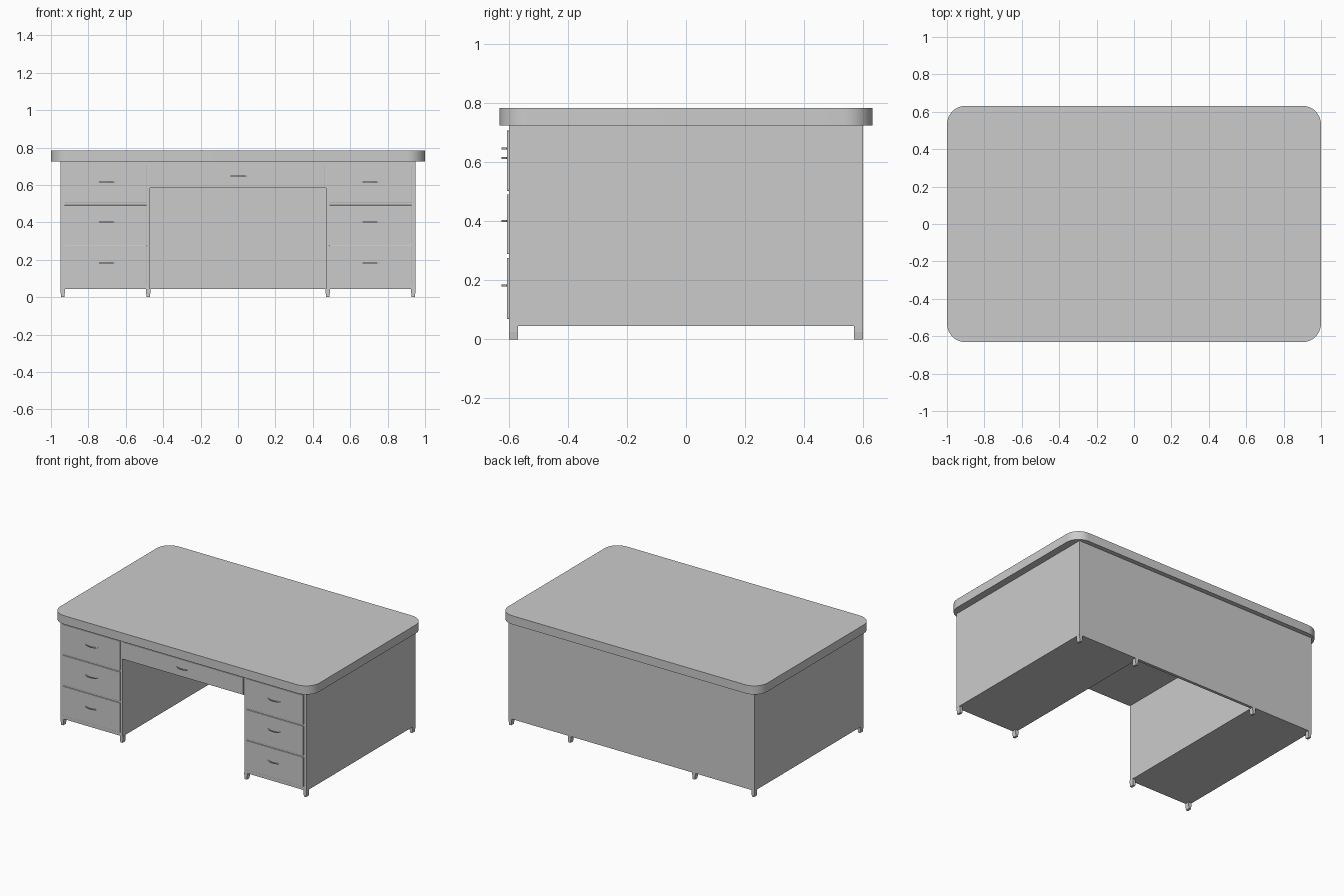
import bpy, bmesh
from math import sin, cos, pi

if "Cube" in bpy.data.objects:
    bpy.data.objects.remove(bpy.data.objects["Cube"])


def box(name, x0, x1, y0, y1, z0, z1, bevel=0.0):
    bpy.ops.mesh.primitive_cube_add(size=1)
    o = bpy.context.object
    o.name = name
    for v in o.data.vertices:
        v.co.x = x1 if v.co.x > 0 else x0
        v.co.y = y1 if v.co.y > 0 else y0
        v.co.z = z1 if v.co.z > 0 else z0
    if bevel:
        m = o.modifiers.new("Bevel", 'BEVEL')
        m.width = bevel
        m.segments = 2
    return o


def prism(name, points, offset):
    """Extrude a closed 3D outline along an offset vector."""
    bm = bmesh.new()
    face = bm.faces.new([bm.verts.new(p) for p in points])
    ext = bmesh.ops.extrude_face_region(bm, geom=[face])
    bmesh.ops.translate(bm, vec=offset,
                        verts=[g for g in ext["geom"] if isinstance(g, bmesh.types.BMVert)])
    bmesh.ops.recalc_face_normals(bm, faces=bm.faces)
    me = bpy.data.meshes.new(name)
    bm.to_mesh(me)
    bm.free()
    o = bpy.data.objects.new(name, me)
    bpy.context.collection.objects.link(o)
    return o


def smooth(o):
    bpy.ops.object.select_all(action='DESELECT')
    o.select_set(True)
    bpy.context.view_layer.objects.active = o
    bpy.ops.object.shade_smooth_by_angle()


# Table top with rounded corners
R, N = 0.1, 10
outline = []
for k, (sx, sy) in enumerate([(1, 1), (-1, 1), (-1, -1), (1, -1)]):
    for i in range(N + 1):
        a = (k + i / N) * pi / 2
        outline.append((sx * (1 - R) + R * cos(a), sy * (0.632 - R) + R * sin(a), 0.725))
smooth(prism("desk_top", outline, (0, 0, 0.06)))

# Carcass: one block with the knee hole cut out, leaving the back panel
body = box("desk_body", -0.95, 0.95, -0.6, 0.6, 0.045, 0.725)
cutter = box("knee_cutter", -0.47, 0.47, -1, 0.58, -0.2, 0.585)
cutter.hide_render = True
mod = body.modifiers.new("Knee hole", 'BOOLEAN')
mod.operation = 'DIFFERENCE'
mod.solver = 'EXACT'
mod.object = cutter
bpy.context.view_layer.objects.active = body
bpy.ops.object.modifier_apply(modifier=mod.name)
bpy.data.objects.remove(cutter)


# Thin bowed handles
def handle(name, x, z):
    n, w = 12, 0.05
    outer, inner = [], []
    for i in range(n + 1):
        t = -1 + 2 * i / n
        bow = 1 - t * t
        outer.append((x + w * t, -0.609 - 0.016 * bow, z - 0.003))
        inner.append((x + w * 0.9 * t, -0.606 - 0.014 * bow, z - 0.003))
    smooth(prism(name, outer + inner[::-1], (0, 0, 0.006)))


# Pedestal drawers on both sides
for side, s in (("left", -1), ("right", 1)):
    for i, (z0, z1, zh) in enumerate([(0.07, 0.276, 0.183), (0.289, 0.492, 0.402), (0.504, 0.708, 0.615)]):
        xa, xb = sorted((s * 0.487, s * 0.928))
        box(f"{side}_drawer_{i}", xa, xb, -0.607, -0.595, z0, z1, 0.002)
        handle(f"{side}_drawer_handle_{i}", s * 0.705, zh)

# Centre drawer above the knee hole
box("centre_drawer", -0.465, 0.465, -0.607, -0.595, 0.588, 0.708, 0.002)
handle("centre_drawer_handle", 0, 0.647)

# Eight tapered feet
for x in (-0.937, -0.48, 0.48, 0.937):
    for y in (-0.6, 0.57):
        prof = [(-0.012, 0.045), (-0.0115, 0.025), (-0.008, 0), (0.008, 0), (0.0115, 0.025), (0.012, 0.045)]
        prism("foot", [(x + px, y, pz) for px, pz in prof], (0, 0.03, 0))
